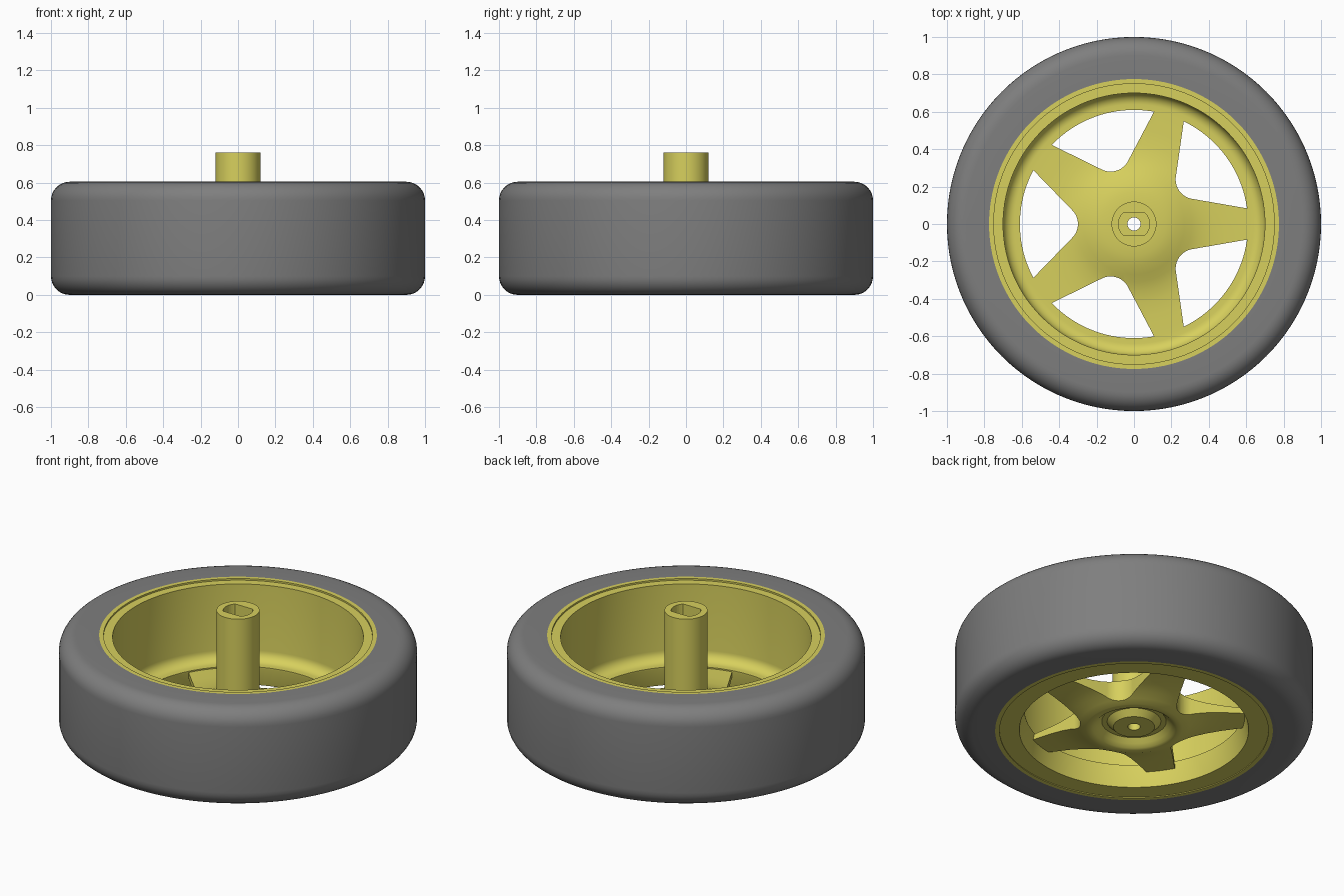
import bpy, bmesh, math
from math import cos, sin, pi, radians

if "Cube" in bpy.data.objects:
    bpy.data.objects.remove(bpy.data.objects["Cube"])


def material(name, rgb):
    m = bpy.data.materials.new(name)
    m.diffuse_color = (*rgb, 1)
    m.use_nodes = True
    m.node_tree.nodes["Principled BSDF"].inputs["Base Color"].default_value = m.diffuse_color
    return m


GREY = material("tyre_grey", (0.21, 0.21, 0.21))
YELLOW = material("rim_yellow", (0.68, 0.63, 0.11))


def make_object(name, bm, mat):
    bmesh.ops.recalc_face_normals(bm, faces=bm.faces)
    mesh = bpy.data.meshes.new(name)
    bm.to_mesh(mesh)
    bm.free()
    mesh.materials.append(mat)
    ob = bpy.data.objects.new(name, mesh)
    bpy.context.collection.objects.link(ob)
    return ob


def revolve(name, profile, mat, n=120):
    """Spin a closed (radius, z) profile around the z axis."""
    bm = bmesh.new()
    rings = [[bm.verts.new((r * cos(2 * pi * i / n), r * sin(2 * pi * i / n), z))
              for r, z in profile] for i in range(n)]
    k = len(profile)
    for i in range(n):
        a, b = rings[i], rings[(i + 1) % n]
        for j in range(k):
            bm.faces.new((a[j], b[j], b[(j + 1) % k], a[(j + 1) % k]))
    return make_object(name, bm, mat)


def prism(name, points, z0, z1, mat):
    bm = bmesh.new()
    low = [bm.verts.new((x, y, z0)) for x, y in points]
    high = [bm.verts.new((x, y, z1)) for x, y in points]
    bm.faces.new(low)
    bm.faces.new(high)
    for i in range(len(points)):
        j = (i + 1) % len(points)
        bm.faces.new((low[i], low[j], high[j], high[i]))
    return make_object(name, bm, mat)


def arc(cx, cy, r, a0, a1, steps):
    return [(cx + r * cos(radians(a0 + (a1 - a0) * i / steps)),
             cy + r * sin(radians(a0 + (a1 - a0) * i / steps))) for i in range(steps + 1)]


def cut(target, cutter):
    mod = target.modifiers.new("cut", 'BOOLEAN')
    mod.operation = 'DIFFERENCE'
    mod.solver = 'EXACT'
    mod.object = cutter
    bpy.context.view_layer.objects.active = target
    bpy.ops.object.modifier_apply(modifier=mod.name)
    bpy.data.objects.remove(cutter)


def smooth(ob):
    bpy.ops.object.select_all(action='DESELECT')
    ob.select_set(True)
    bpy.context.view_layer.objects.active = ob
    bpy.ops.object.shade_smooth_by_angle(angle=radians(30))


# Tyre with rounded shoulders
tyre = revolve("tyre", [(0.775, 0.0)] + arc(0.9, 0.1, 0.1, -90, 0, 8)
               + arc(0.9, 0.505, 0.1, 0, 90, 8) + [(0.775, 0.605)], GREY)

# Rim barrel: stepped lips, straight inner wall, filleted floor, open bottom
rim = revolve("rim", [
    (0.64, 0.005), (0.75, 0.005), (0.75, 0.0), (0.775, 0.0), (0.79, 0.012),
    (0.79, 0.593), (0.775, 0.605), (0.75, 0.605), (0.75, 0.595), (0.70, 0.595)]
    + arc(0.64, 0.19, 0.06, 0, -90, 8) + [(0.61, 0.13), (0.61, 0.12)], YELLOW)

# Spoke disc and hub in one turned body, thicker toward the middle
spokes = revolve("spokes_and_hub", [
    (0.035, 0.025), (0.115, 0.025), (0.13, 0.04), (0.15, 0.06), (0.18, 0.06),
    (0.205, 0.035), (0.225, 0.018), (0.245, 0.012), (0.27, 0.015), (0.31, 0.03),
    (0.36, 0.05), (0.42, 0.065), (0.50, 0.078), (0.625, 0.09),
    (0.625, 0.122), (0.50, 0.122), (0.42, 0.126), (0.36, 0.135), (0.31, 0.15),
    (0.27, 0.167), (0.22, 0.185), (0.17, 0.197), (0.12, 0.20),
    (0.12, 0.76), (0.035, 0.76)], YELLOW)

# Five windows between the spokes
outline = arc(0.405, 0, 0.105, 134, 226, 14) + arc(0, 0, 0.66, -29.5, 29.5, 10)
for i in range(5):
    t = radians(36 + 72 * i)
    turned = [(x * cos(t) - y * sin(t), x * sin(t) + y * cos(t)) for x, y in outline]
    cut(spokes, prism("window_cutter", turned, -0.1, 0.4, YELLOW))

# Axle pocket with two flats
a = math.degrees(math.asin(0.058 / 0.083))
pocket = arc(0, 0, 0.083, -a, a, 10) + arc(0, 0, 0.083, 180 - a, 180 + a, 10)
cut(spokes, prism("pocket_cutter", pocket, 0.4, 0.9, YELLOW))

for part in (tyre, rim, spokes):
    smooth(part)
